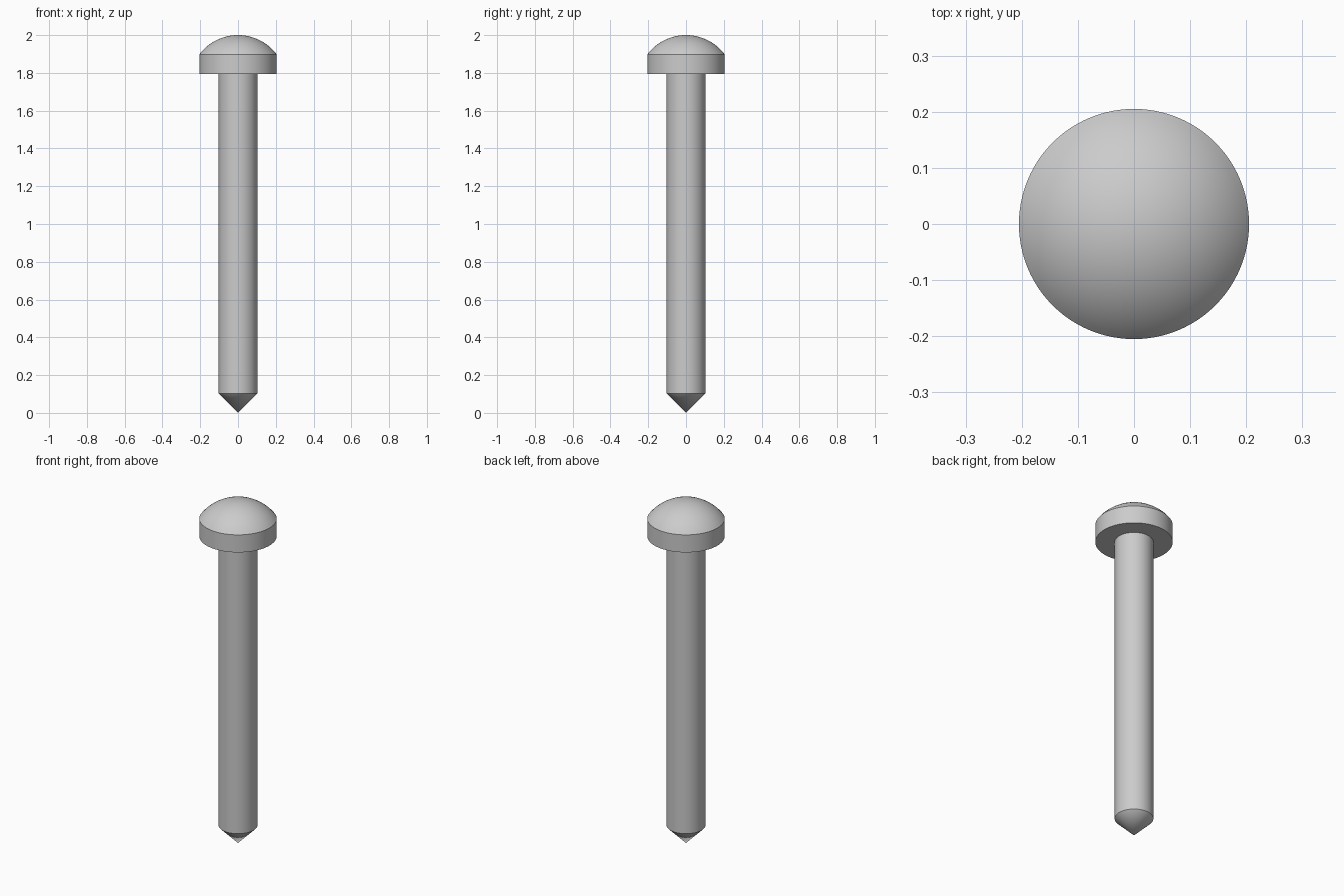
import bpy
import bmesh
import math

cube = bpy.data.objects.get("Cube")
if cube:
    bpy.data.objects.remove(cube, do_unlink=True)

UNIT = 2 / 19.5          # shaft radius; every other size is a multiple of it
SEGMENTS = 96

steel = bpy.data.materials.new("grey steel")
steel.use_nodes = True
steel.diffuse_color = (0.6, 0.6, 0.6, 1)
steel.node_tree.nodes["Principled BSDF"].inputs["Base Color"].default_value = (0.6, 0.6, 0.6, 1)


def lathe(name, profile):
    """Spin an (r, z) profile around the z axis into a smooth-shaded part."""
    bm = bmesh.new()
    verts = [bm.verts.new((r, 0, z)) for r, z in profile]
    edges = [bm.edges.new(pair) for pair in zip(verts, verts[1:])]
    bmesh.ops.spin(bm, geom=verts + edges, cent=(0, 0, 0), axis=(0, 0, 1),
                   angle=math.tau, steps=SEGMENTS)
    bmesh.ops.remove_doubles(bm, verts=bm.verts, dist=1e-5)
    bmesh.ops.recalc_face_normals(bm, faces=bm.faces)
    mesh = bpy.data.meshes.new(name)
    bm.to_mesh(mesh)
    bm.free()
    mesh.materials.append(steel)
    obj = bpy.data.objects.new(name, mesh)
    bpy.context.collection.objects.link(obj)
    bpy.ops.object.select_all(action="DESELECT")
    obj.select_set(True)
    bpy.context.view_layer.objects.active = obj
    bpy.ops.object.shade_smooth_by_angle(angle=math.radians(30))
    return obj


# Shaft with a conical point
head_base = 2 - 2 * UNIT
lathe("pointed_shaft", [(0, 0), (UNIT, UNIT), (UNIT, head_base), (0, head_base)])

# Head: short cylinder under a spherical cap
head_radius, cap_height = 2 * UNIT, UNIT
sphere_radius = (head_radius ** 2 + cap_height ** 2) / (2 * cap_height)
cap_angle = math.asin(head_radius / sphere_radius)
steps = 16
cap = []
for i in range(steps + 1):
    a = cap_angle * (1 - i / steps)
    cap.append((sphere_radius * math.sin(a), 2 - sphere_radius * (1 - math.cos(a))))
lathe("domed_head", [(0, head_base), (head_radius, head_base)] + cap)
